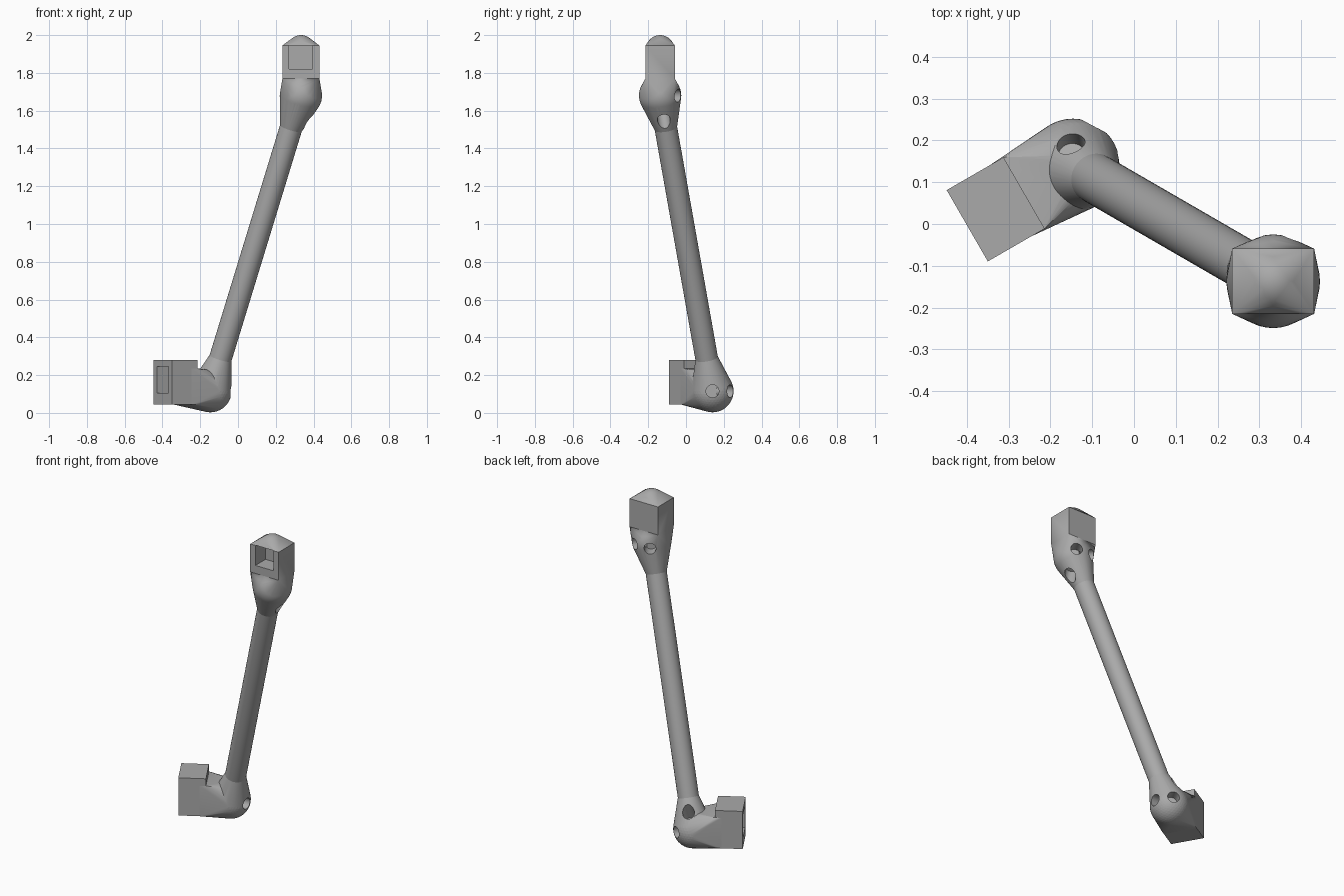
import bpy
import bmesh
from math import radians, cos, sin
from mathutils import Vector, Matrix

if "Cube" in bpy.data.objects:
    bpy.data.objects.remove(bpy.data.objects["Cube"], do_unlink=True)

grey = bpy.data.materials.new("plain grey")
grey.use_nodes = True
colour = (0.4, 0.4, 0.4, 1)
grey.diffuse_color = colour
grey.node_tree.nodes["Principled BSDF"].inputs["Base Color"].default_value = colour

LOW = Vector((-0.146, 0.14, 0.115))      # lower ball centre
HIGH = Vector((0.333, -0.137, 1.68))     # upper ball centre
AXIS = (HIGH - LOW).normalized()
BALL, TUBE, NECK = 0.112, 0.06, 0.185
HOLE, HOLE_DEPTH = 0.034, 0.07


def finish(name, bm):
    bmesh.ops.recalc_face_normals(bm, faces=bm.faces[:])
    mesh = bpy.data.meshes.new(name)
    bm.to_mesh(mesh)
    bm.free()
    mesh.materials.append(grey)
    obj = bpy.data.objects.new(name, mesh)
    bpy.context.collection.objects.link(obj)
    return obj


def ball_points(centre, radius):
    bm = bmesh.new()
    bmesh.ops.create_icosphere(bm, subdivisions=4, radius=radius)
    points = [centre + v.co for v in bm.verts]
    bm.free()
    return points


def disc_points(centre, axis, radius, sides=48):
    turn = axis.to_track_quat('Z', 'Y')
    return [centre + turn @ Vector((radius * cos(radians(360 * i / sides)),
                                    radius * sin(radians(360 * i / sides)), 0))
            for i in range(sides)]


def box_points(centre, size, angle=0):
    turn = Matrix.Rotation(radians(angle), 3, 'Z')
    return [Vector(centre) + turn @ Vector((x * size[0], y * size[1], z * size[2]))
            for x in (-.5, .5) for y in (-.5, .5) for z in (-.5, .5)]


def hull(name, points):
    bm = bmesh.new()
    for p in points:
        bm.verts.new(p)
    bmesh.ops.convex_hull(bm, input=bm.verts[:])
    loose = [v for v in bm.verts if not v.link_faces]
    bmesh.ops.delete(bm, geom=loose, context='VERTS')
    bmesh.ops.dissolve_limit(bm, angle_limit=radians(0.1), verts=bm.verts[:], edges=bm.edges[:])
    return finish(name, bm)


def rod(name, start, end, radius):
    axis = (end - start).normalized()
    return hull(name, disc_points(start, axis, radius) + disc_points(end, axis, radius))


def combine(obj, others, operation):
    bpy.context.view_layer.objects.active = obj
    for other in others:
        other.hide_render = True
        mod = obj.modifiers.new("join", 'BOOLEAN')
        mod.operation, mod.object, mod.solver = operation, other, 'EXACT'
        bpy.ops.object.modifier_apply(modifier=mod.name)
        bpy.data.objects.remove(other, do_unlink=True)


def drill(centre, direction, surface):
    d = Vector(direction).normalized()
    return rod("drill", centre + d * (surface - HOLE_DEPTH), centre + d * (surface + 0.1), HOLE)


def smooth(obj):
    bpy.ops.object.select_all(action='DESELECT')
    obj.select_set(True)
    bpy.context.view_layer.objects.active = obj
    bpy.ops.object.shade_smooth_by_angle(angle=radians(25))


def heading(angle):
    return (cos(radians(angle)), sin(radians(angle)), 0)


# Upper socket: domed box blending through a ball into the tube neck
box_centre = (HIGH.x, HIGH.y, 1.8575)
box = box_points(box_centre, (0.196, 0.156, 0.175))
upper = hull("upper_socket", box + ball_points(Vector((HIGH.x, HIGH.y, 1.925)), 0.075))
combine(upper, [
    hull("blend", [p for p in box if p.z < 1.8] + ball_points(HIGH, BALL)),
    hull("neck", ball_points(HIGH, BALL) + disc_points(HIGH - AXIS * NECK, AXIS, TUBE)),
], 'UNION')
combine(upper, [
    hull("pocket", box_points((HIGH.x, -0.215, 1.883), (0.124, 0.2, 0.126))),
    drill(HIGH, heading(60), BALL),
    drill(HIGH, heading(120), BALL),
    drill(HIGH, (0.3, 0.15, -1), 0.145),
], 'DIFFERENCE')

# Lower socket: turned box with a stepped blend into the lower ball
turn = 30
out = Vector(heading(turn))
foot = Vector((-0.331, 0.035, 0.1625))
lower = hull("lower_socket", box_points(foot, (0.157, 0.197, 0.235), turn))
flange = box_points(foot + out * 0.06 - Vector((0, 0, 0.0225)), (0.037, 0.197, 0.19), turn)
combine(lower, [
    hull("blend", flange + ball_points(LOW, BALL)),
    hull("neck", ball_points(LOW, BALL) + disc_points(LOW + AXIS * NECK, AXIS, TUBE)),
], 'UNION')
combine(lower, [
    hull("pocket", box_points(foot - out * 0.0785 + Vector((0, 0, 0.0125)),
                              (0.2, 0.124, 0.14), turn)),
    drill(LOW, heading(0), BALL),
    drill(LOW, heading(62), BALL),
    drill(LOW, (-0.04, 0.42, 1), 0.125),
], 'DIFFERENCE')

# Slanted tube between the two sockets
tube = rod("tube", LOW + AXIS * (NECK - 0.002), HIGH - AXIS * (NECK - 0.002), TUBE)

for part in (upper, lower, tube):
    smooth(part)
